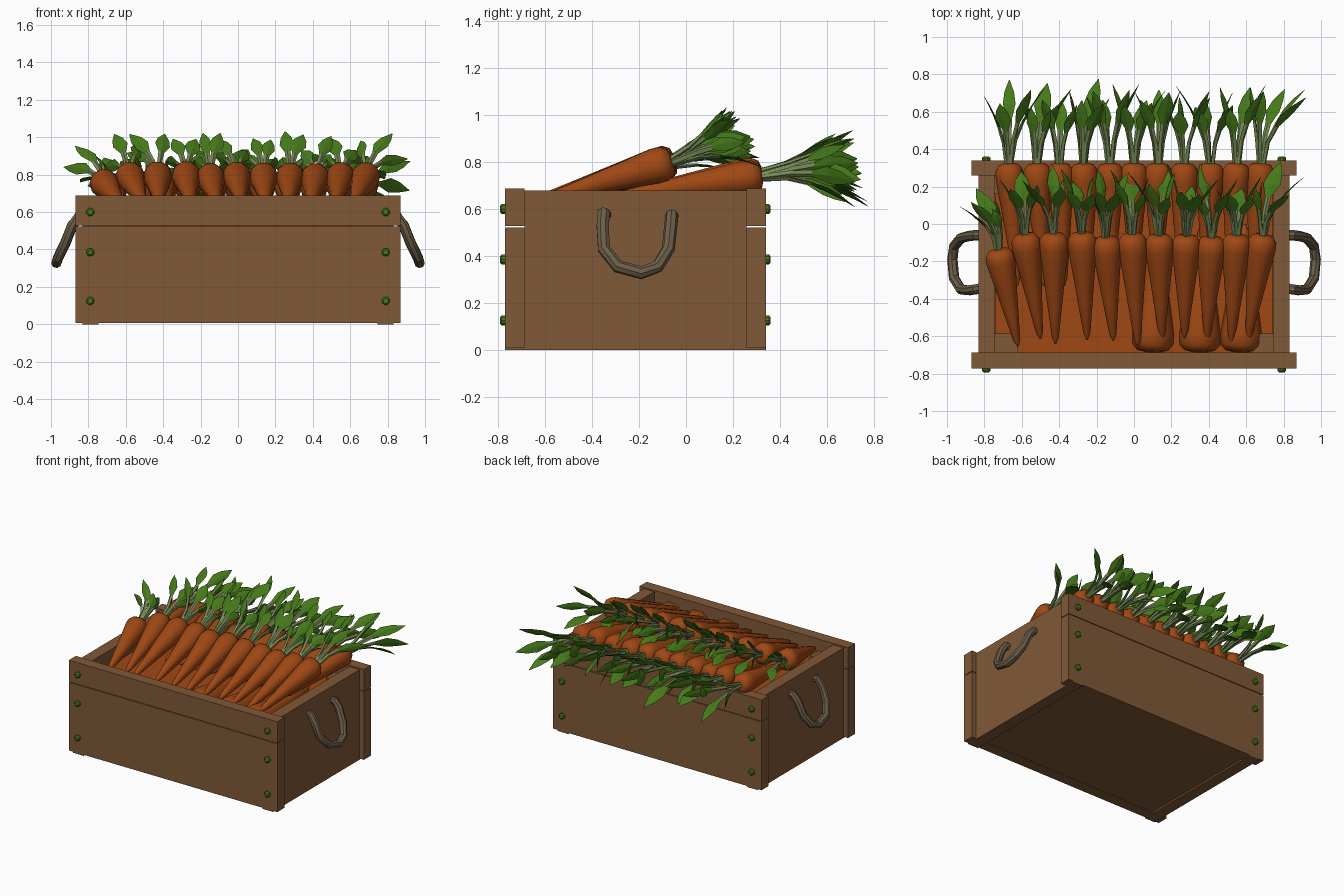
import bpy, bmesh, math, random
from mathutils import Vector

if "Cube" in bpy.data.objects:
    bpy.data.objects.remove(bpy.data.objects["Cube"])

random.seed(7)


def material(name, rgb):
    m = bpy.data.materials.new(name)
    m.diffuse_color = (*rgb, 1)
    m.use_nodes = True
    m.node_tree.nodes["Principled BSDF"].inputs["Base Color"].default_value = m.diffuse_color
    return m


WOOD = material("brown wood", (0.22, 0.10, 0.04))
ORANGE = material("carrot orange", (0.35, 0.065, 0.007))
LEAF = material("leaf green", (0.06, 0.19, 0.01))
STEM = material("stem green", (0.18, 0.25, 0.09))
ROPE = material("rope brown", (0.15, 0.11, 0.065))


def make(name, bm, *mats, smooth=None):
    bmesh.ops.recalc_face_normals(bm, faces=bm.faces)
    me = bpy.data.meshes.new(name)
    bm.to_mesh(me)
    bm.free()
    ob = bpy.data.objects.new(name, me)
    bpy.context.collection.objects.link(ob)
    for m in mats:
        me.materials.append(m)
    if smooth:
        bpy.ops.object.select_all(action='DESELECT')
        ob.select_set(True)
        bpy.context.view_layer.objects.active = ob
        bpy.ops.object.shade_smooth_by_angle(angle=math.radians(smooth))
    return ob


def box(name, lo, hi, mat=WOOD):
    bm = bmesh.new()
    bmesh.ops.create_cube(bm, size=1)
    for v in bm.verts:
        v.co = [(a + b) / 2 + c * (b - a) for a, b, c in zip(lo, hi, v.co)]
    return make(name, bm, mat)


def loft(bm, rings, mats=None):
    """Skin a list of point rings, with closed ends."""
    vs = [[bm.verts.new(p) for p in r] for r in rings]
    n = len(vs[0])
    for k, (a, b) in enumerate(zip(vs, vs[1:])):
        for i in range(n):
            f = bm.faces.new((a[i], a[(i + 1) % n], b[(i + 1) % n], b[i]))
            f.material_index = mats[k] if mats else 0
    bm.faces.new(vs[0])
    f = bm.faces.new(vs[-1])
    f.material_index = mats[-1] if mats else 0


def circle(c, d, r, n):
    side = d.cross(Vector((0, 0, 1)))
    if side.length < 0.01:
        side = Vector((1, 0, 0))
    side.normalize()
    up = side.cross(d).normalized()
    return [c + (side * math.cos(t) + up * math.sin(t)) * r
            for t in (2 * math.pi * i / n for i in range(n))]


# Crate boards
for label, y0, y1 in (("front", -0.772, -0.688), ("back", 0.258, 0.34)):
    box(label + "_lower_board", (-0.868, y0, 0.008), (0.868, y1, 0.522))
    box(label + "_upper_board", (-0.868, y0, 0.527), (0.868, y1, 0.688))
for label, s in (("left", -1), ("right", 1)):
    xs = sorted((s * 0.745, s * 0.832))
    box(label + "_side_panel", (xs[0], -0.688, 0.005), (xs[1], 0.258, 0.678))
    for end, y0, y1 in (("front", -0.688, -0.585), ("back", 0.16, 0.258)):
        xp = sorted((s * 0.62, s * 0.745))
        box(f"{label}_{end}_post", (xp[0], y0, 0.03), (xp[1], y1, 0.60))
    # Feet under the crate ends
    box(label + "_foot", (xs[0], -0.772, 0), (xs[1], 0.34, 0.008))
box("floor", (-0.745, -0.688, 0.012), (0.745, 0.258, 0.05))
box("carrot_fill", (-0.744, -0.687, 0.05), (0.744, 0.257, 0.56), ORANGE)

# Bolts on front and back
bm = bmesh.new()
for y, s in ((-0.772, -1), (0.34, 1)):
    for x in (-0.79, 0.79):
        for z in (0.125, 0.385, 0.60):
            d = Vector((0, s, 0))
            loft(bm, [circle(Vector((x, y + s * h, z)), d, r, 10)
                      for h, r in ((-0.01, 0.022), (0.014, 0.022), (0.021, 0.014))])
make("bolts", bm, LEAF)

# Rope handles
path = [(0.80, -0.34, 0.57), (0.85, -0.35, 0.582), (0.885, -0.355, 0.53),
        (0.925, -0.35, 0.43), (0.962, -0.29, 0.355), (0.971, -0.19, 0.328),
        (0.962, -0.12, 0.355), (0.925, -0.075, 0.43), (0.885, -0.065, 0.53),
        (0.85, -0.06, 0.572), (0.80, -0.06, 0.565)]
for label, s in (("left", -1), ("right", 1)):
    pts = [Vector((s * x, y, z)) for x, y, z in path]
    bm = bmesh.new()
    rings, ref = [], Vector((0, 1, 0.3))
    for i, p in enumerate(pts):
        d = (pts[min(i + 1, 10)] - pts[max(i - 1, 0)]).normalized()
        ref = (ref - d * ref.dot(d)).normalized()
        w = d.cross(ref)
        rings.append([p + (ref * math.cos(t) + w * math.sin(t)) * 0.028
                      for t in (math.pi * k / 4 for k in range(8))])
    loft(bm, rings)
    make(label + "_rope_handle", bm, ROPE, smooth=35)

PROFILE = ((0, 0.004), (0.06, 0.018), (0.35, 0.038), (0.65, 0.059),
           (0.86, 0.075), (0.94, 0.074), (0.985, 0.056), (1.0, 0.025))


def carrot(name, head, tip, scale=1.0):
    head, tip = Vector(head), Vector(tip)
    d = (head - tip).normalized()
    bm = bmesh.new()
    loft(bm, [circle(tip.lerp(head, t), d, r * scale, 10) for t, r in PROFILE])
    make(name, bm, ORANGE, smooth=45)


def leaves(name, head, d, lengths, lean):
    """Tuft: folded strips, stem-coloured first, then a pointed blade."""
    head, d = Vector(head), Vector(d).normalized()
    X = Vector((1, 0, 0))
    X = (X - d * X.dot(d)).normalized()
    U = X.cross(d).normalized()
    bm = bmesh.new()
    for k, length in enumerate(lengths):
        a = 2 * math.pi * (k + random.uniform(-0.3, 0.3)) / len(lengths) + 0.9
        out = X * math.cos(a) + U * math.sin(a)
        spread = random.uniform(0.22, 0.42)
        wide = random.uniform(0.034, 0.048)
        side = (d.cross(out) + X * random.uniform(0.2, 0.8)).normalized()
        rings = []
        for s, w, t in ((-0.05, 0.013, 0.010), (0.28, 0.014, 0.010), (0.52, 0.016, 0.008),
                        (0.70, wide, 0.005), (0.85, wide * 0.75, 0.004), (1.0, 0.002, 0.001)):
            c = head + d * length * s * (1 - 0.1 * s) + out * (0.012 + spread * length * max(s, 0) ** 1.6)
            c += Vector((lean * s * s, 0, -0.03 * s ** 3))
            n = side.cross(d).normalized()
            rings.append([c + side * w, c + n * t, c - side * w, c - n * t])
        loft(bm, rings, [0, 0, 1, 1, 1])
    make(name, bm, STEM, LEAF)


# Upper row of carrots, resting on the front wall
upper = [(-0.725, -0.62), (-0.585, -0.50), (-0.43, -0.42), (-0.28, -0.25), (-0.15, -0.11),
         (-0.01, 0.02), (0.135, 0.15), (0.28, 0.27), (0.415, 0.39), (0.55, 0.52), (0.69, 0.61)]
for i, (x, xt) in enumerate(upper):
    drop = 0.09 if i == 0 else random.uniform(0, 0.025)
    head = Vector((x, -0.045 - drop, 0.81 - drop * 0.5))
    carrot(f"upper_carrot_{i + 1}", head, (xt, random.uniform(-0.68, -0.6), 0.635), 1.04)
    lean = -0.12 if i == 0 else 0.08 if i == 10 else random.uniform(-0.03, 0.03)
    leaves(f"upper_leaves_{i + 1}", head, (0, 1, 0.46),
           [random.uniform(0.27, 0.40) for _ in range(5)], lean)

# Lower row of carrots, resting on the back wall
lower = (-0.67, -0.52, -0.40, -0.27, -0.13, 0.0, 0.13, 0.27, 0.41, 0.55, 0.68)
for i, x in enumerate(lower):
    head = Vector((x, 0.325, 0.755 - random.uniform(0, 0.015)))
    carrot(f"lower_carrot_{i + 1}", head, (x * 0.93, -0.33, 0.65), 1.0)
    lean = 0.1 if i == 10 else random.uniform(-0.02, 0.05)
    leaves(f"lower_leaves_{i + 1}", head, (0, 1, 0.2),
           [random.uniform(0.33, 0.47) for _ in range(5)], lean)

# Buried carrots showing at the front wall
for i, x in enumerate((0.1, 0.35, 0.57)):
    carrot(f"buried_carrot_{i + 1}", (x, -0.685, 0.55), (x + 0.02, 0.0, 0.58), 1.5)
